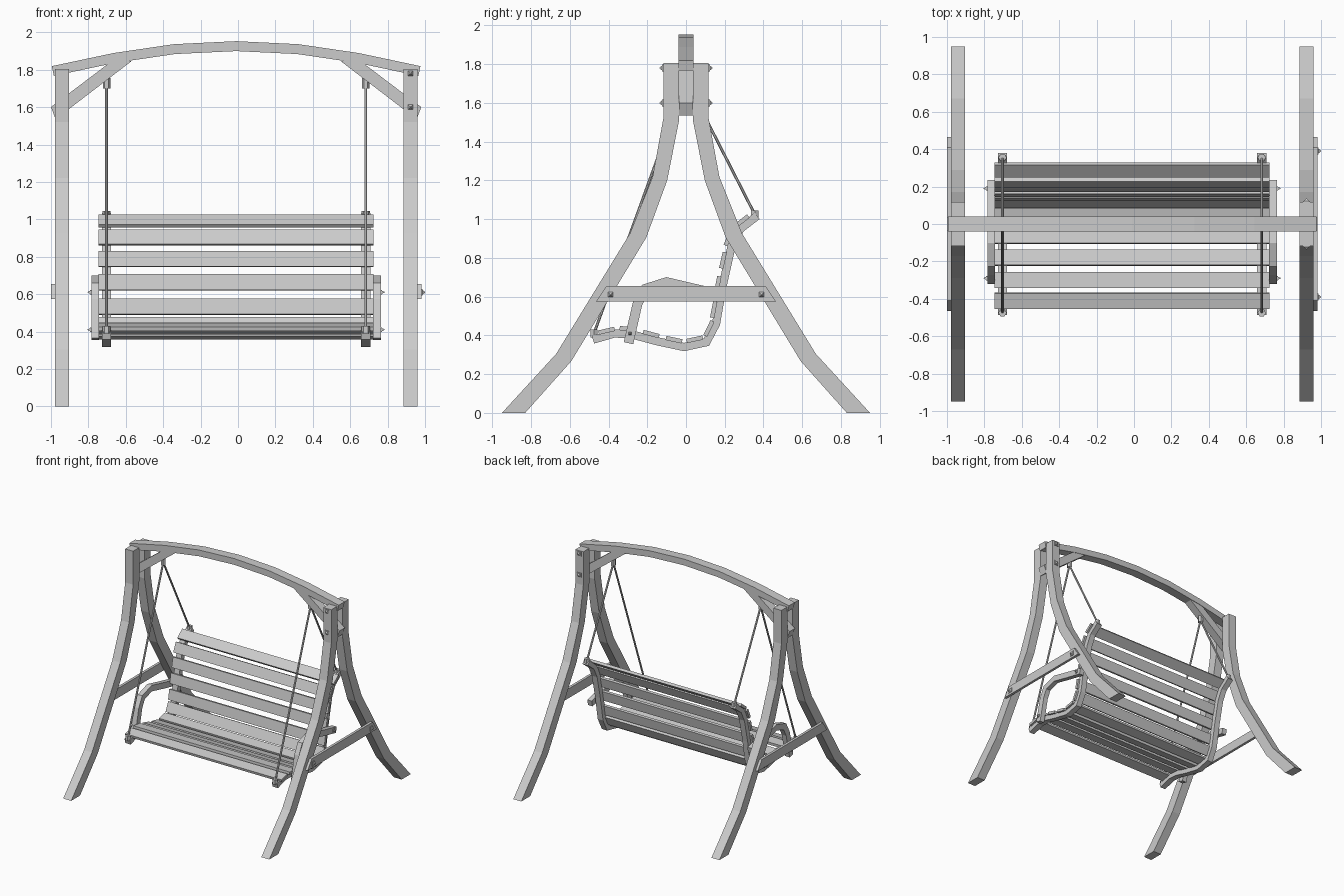
import bpy, bmesh, math
from mathutils import Vector, Matrix

if "Cube" in bpy.data.objects:
    bpy.data.objects.remove(bpy.data.objects["Cube"])

grey = bpy.data.materials.new("light_grey")
grey.use_nodes = True
COLOUR = (0.6, 0.6, 0.6, 1)
grey.diffuse_color = COLOUR
grey.node_tree.nodes["Principled BSDF"].inputs["Base Color"].default_value = COLOUR

CENTRE = Vector((-0.01, 0, 0))
SIDES = (("right", -1), ("left", 1))


def finish(name, bm):
    bmesh.ops.recalc_face_normals(bm, faces=bm.faces)
    mesh = bpy.data.meshes.new(name)
    bm.to_mesh(mesh)
    bm.free()
    mesh.materials.append(grey)
    obj = bpy.data.objects.new(name, mesh)
    obj.location = CENTRE
    bpy.context.collection.objects.link(obj)
    return obj


def prism(name, outline, axis, middle, width):
    """Extrude an outline along x (points are y, z) or along y (points are x, z)."""
    bm = bmesh.new()
    rings = []
    for d in (middle - width / 2, middle + width / 2):
        rings.append([bm.verts.new((d, a, z) if axis == "x" else (a, d, z)) for a, z in outline])
    bm.faces.new(rings[0])
    bm.faces.new(rings[1])
    n = len(outline)
    for i in range(n):
        j = (i + 1) % n
        bm.faces.new((rings[0][i], rings[0][j], rings[1][j], rings[1][i]))
    return finish(name, bm)


def band(path, thickness):
    """Outline of a strip of constant thickness along a path."""
    pts = [Vector(p) for p in path]
    up, low = [], []
    for i, p in enumerate(pts):
        a = (p - pts[max(i - 1, 0)]).normalized()
        b = (pts[min(i + 1, len(pts) - 1)] - p).normalized()
        t = (a + b).normalized()
        reach = thickness / 2 / max(t.dot(b if b.length else a), 0.5)
        n = Vector((-t.y, t.x)) * reach
        up.append(p + n)
        low.append(p - n)
    return up + low[::-1]


def rod(name, start, end, radius, sides=8, tip=None):
    """Straight rod, or a taper when a tip radius is given."""
    start, end = Vector(start), Vector(end)
    way = end - start
    bm = bmesh.new()
    turn = way.to_track_quat("Z", "Y").to_matrix().to_4x4()
    spin = Matrix.Rotation(math.pi / sides, 4, "Z")
    bmesh.ops.create_cone(bm, cap_ends=True, segments=sides, radius1=radius,
                          radius2=radius if tip is None else tip, depth=way.length,
                          matrix=Matrix.Translation((start + end) / 2) @ turn @ spin)
    return finish(name, bm)


def bolt(name, place, direction, size=0.026):
    """Square washer with a pointed head."""
    p, d = Vector(place), Vector(direction)
    rod(name + "_washer", p - d * 0.005, p + d * 0.006, size, 4)
    rod(name + "_head", p + d * 0.006, p + d * 0.02, size * 0.7, 4, 0.003)


# Curved legs, side braces and corner braces
leg_outer = [(0.95, 0), (0.67, 0.305), (0.29, 0.925), (0.172, 1.22), (0.117, 1.52), (0.117, 1.805)]
leg_inner = [(0.035, 1.805), (0.035, 1.515), (0.097, 1.2), (0.205, 0.905), (0.592, 0.267), (0.83, 0)]
brace = [(-0.465, 0.575), (0.465, 0.575), (0.41, 0.655), (-0.41, 0.655)]
corner = [(0.99, 1.6), (0.965, 1.535), (0.56, 1.845), (0.66, 1.85)]
for side, s in SIDES:
    for end, e in (("front", -1), ("back", 1)):
        prism(f"{side}_{end}_leg", [(y * e, z) for y, z in leg_outer + leg_inner],
              "x", s * 0.932, 0.075)
    prism(f"{side}_side_brace", brace, "x", s * 0.98, 0.022)
    prism(f"{side}_corner_brace", [(x * s, z) for x, z in corner], "y", 0, 0.07)

# Bolts on the left frame only
for e in (-1, 1):
    bolt("side_brace_bolt", (0.99, 0.39 * e, 0.61), (1, 0, 0))
    for z in (1.6, 1.78):
        bolt("leg_bolt", (0.932, 0.117 * e, z), (0, e, 0))

# Arched top beam
half_arch = [(0.98, 1.793), (0.65, 1.863), (0.33, 1.91), (0, 1.926)]
arch = [(-x, z) for x, z in half_arch] + half_arch[-2::-1]
prism("top_beam", band(arch, 0.053), "y", 0, 0.078)

# Bench side rails, armrests and hanging ropes
rail = [(-0.48, 0.378), (-0.37, 0.41), (-0.28, 0.405), (-0.15, 0.37), (-0.01, 0.34),
        (0.105, 0.365), (0.155, 0.46), (0.19, 0.66), (0.235, 0.86), (0.28, 0.95), (0.367, 1.017)]
arm = [(-0.297, 0.36), (-0.25, 0.565), (-0.21, 0.64), (-0.1, 0.675), (0.07, 0.635), (0.23, 0.6)]
for side, s in SIDES:
    x = s * 0.693
    prism(f"{side}_bench_rail", band(rail, 0.042), "x", x, 0.05)
    prism(f"{side}_armrest", band(arm, 0.05), "x", s * 0.753, 0.042)
    bolt("arm_front_bolt", (s * 0.774, -0.29, 0.41), (s, 0, 0), 0.016)
    bolt("arm_back_bolt", (s * 0.774, 0.19, 0.61), (s, 0, 0), 0.016)
    rod(f"{side}_rope_hook", (x, 0, 1.70), (x, 0, 1.755), 0.02, 6)
    for end, y, z in (("front", -0.475, 0.41), ("back", 0.355, 1.025)):
        rod(f"{side}_{end}_rope", (x, 0, 1.72), (x, y, z), 0.008)
        rod(f"{side}_{end}_rope_knob", (x, y, z - 0.02), (x, y, z + 0.02), 0.022, 6)

# Bench slats: centre y, centre z and tilt in degrees
slats = [(-0.41, 0.424, 13), (-0.3, 0.434, -5), (-0.18, 0.407, -15), (-0.062, 0.378, -12),
         (0.045, 0.38, 12), (0.118, 0.436, 64), (0.143, 0.533, 79), (0.164, 0.663, 79),
         (0.191, 0.788, 77), (0.221, 0.903, 66), (0.288, 0.99, 38)]
for i, (y, z, tilt) in enumerate(slats):
    t = Vector((math.cos(math.radians(tilt)), math.sin(math.radians(tilt)))) * 0.0425
    c = Vector((y, z))
    prism(f"slat_{i + 1}", band([c - t, c + t], 0.022), "x", 0, 1.47)
